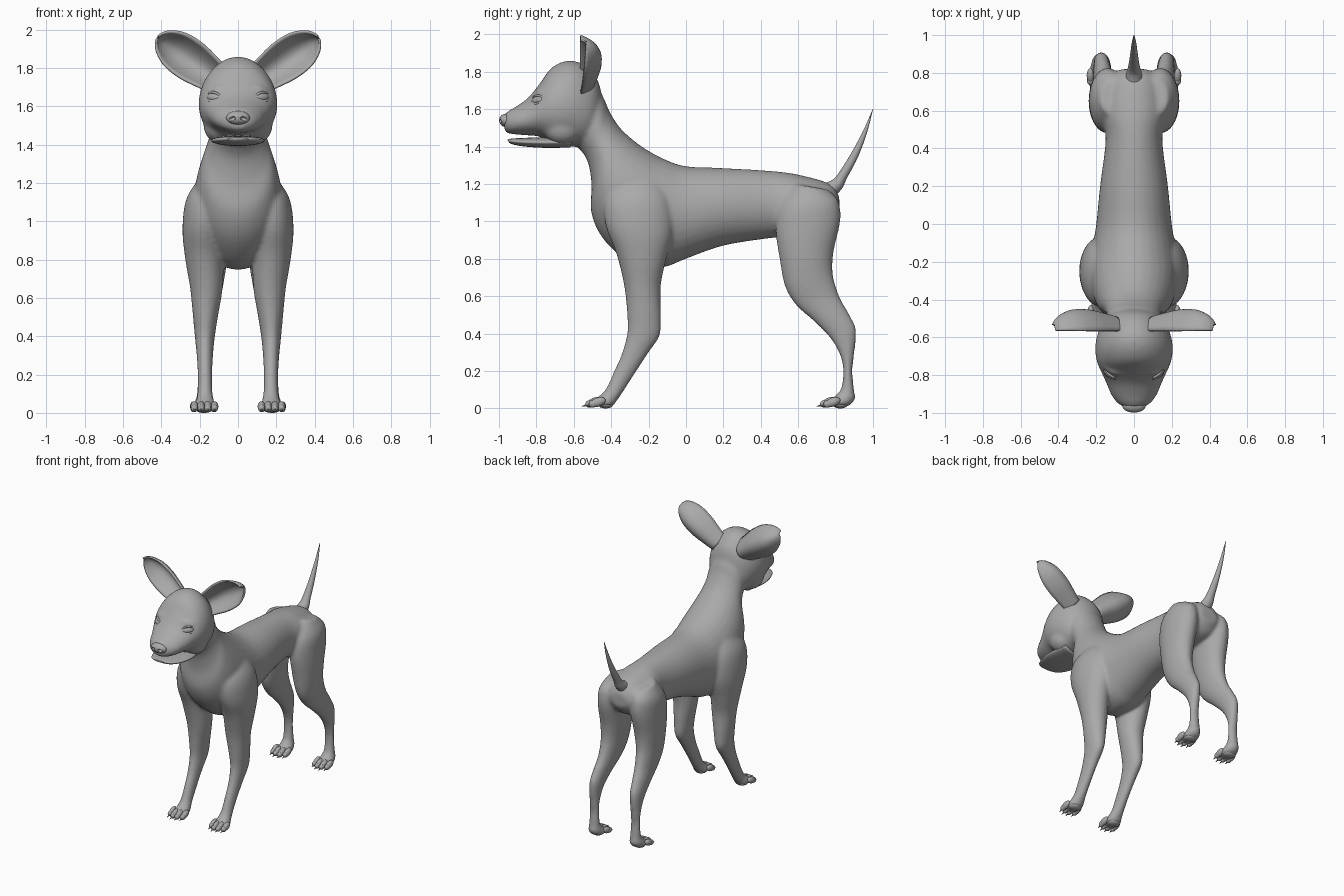
import bpy, bmesh, math
from mathutils import Vector, Matrix

if "Cube" in bpy.data.objects:
    bpy.data.objects.remove(bpy.data.objects["Cube"])

grey = bpy.data.materials.new("coat grey")
grey.use_nodes = True
COLOR = (0.4, 0.4, 0.4, 1)
grey.diffuse_color = COLOR
grey.node_tree.nodes["Principled BSDF"].inputs["Base Color"].default_value = COLOR


def finish(name, bm):
    bmesh.ops.recalc_face_normals(bm, faces=bm.faces)
    for f in bm.faces:
        f.smooth = True
    me = bpy.data.meshes.new(name)
    bm.to_mesh(me)
    bm.free()
    me.materials.append(grey)
    ob = bpy.data.objects.new(name, me)
    bpy.context.collection.objects.link(ob)
    return ob


def spline(keys, steps):
    """Catmull-Rom interpolation through rows of numbers."""
    out = []
    for i in range(len(keys) - 1):
        a, b, c, d = (keys[max(0, min(len(keys) - 1, i + k))] for k in (-1, 0, 1, 2))
        for s in range(steps):
            t = s / steps
            out.append([0.5 * (2 * q + (r - p) * t + (2 * p - 5 * q + 4 * r - w) * t * t
                               + (3 * q - p - 3 * r + w) * t ** 3)
                        for p, q, r, w in zip(a, b, c, d)])
    return out + [keys[-1]]


def loft(bm, keys, side=1, taper=0, n=32, steps=5):
    """Each key: y, z of one edge, y, z of the opposite edge, centre x, half width."""
    rings = []
    for y1, z1, y2, z2, cx, hw in spline(keys, steps):
        mid = Vector((side * cx, (y1 + y2) / 2, (z1 + z2) / 2))
        half = Vector((0, (y1 - y2) / 2, (z1 - z2) / 2))
        ring = []
        for k in range(n):
            a = math.tau * k / n
            w = max(hw, .002) * math.sin(a) * (1 - taper * math.cos(a))
            ring.append(bm.verts.new(mid + half * math.cos(a) + Vector((w, 0, 0))))
        rings.append(ring)
    for r, s in zip(rings, rings[1:]):
        for k in range(n):
            bm.faces.new((r[k], r[(k + 1) % n], s[(k + 1) % n], s[k]))
    bm.faces.new(rings[0])
    bm.faces.new(rings[-1])


def ball(bm, centre, size, rot=Matrix()):
    m = Matrix.Translation(centre) @ rot @ Matrix.Diagonal((*size, 1))
    bmesh.ops.create_uvsphere(bm, u_segments=24, v_segments=16, radius=1, matrix=m)


# Key sections
torso = [(.82, 1.13, .82, 1.03, 0, .07), (.77, 1.2, .75, .95, 0, .14),
         (.6, 1.25, .58, .92, 0, .17), (.45, 1.27, .45, .91, 0, .15),
         (.2, 1.285, .2, .87, 0, .18), (0, 1.295, 0, .8, 0, .2),
         (-.12, 1.335, -.12, .755, 0, .22), (-.22, 1.39, -.27, .76, 0, .235),
         (-.3, 1.45, -.43, .89, 0, .22), (-.36, 1.51, -.505, 1.04, 0, .19),
         (-.41, 1.59, -.505, 1.2, 0, .155), (-.44, 1.66, -.53, 1.33, 0, .145),
         (-.5, 1.75, -.6, 1.42, 0, .14)]
front_leg = [(-.34, 1.25, -.18, 1.27, .12, .05), (-.43, 1.13, -.09, 1.13, .165, .1),
             (-.43, .98, -.07, .95, .18, .11), (-.37, .82, -.11, .78, .175, .1),
             (-.33, .65, -.135, .65, .165, .085), (-.315, .5, -.133, .5, .17, .065),
             (-.315, .4, -.14, .39, .173, .052), (-.345, .29, -.205, .29, .173, .042),
             (-.385, .2, -.27, .19, .172, .038), (-.425, .11, -.335, .09, .172, .04),
             (-.46, .07, -.37, .04, .172, .05), (-.49, .05, -.4, .01, .175, .058),
             (-.51, .035, -.49, .01, .175, .05)]
hind_leg = [(.58, 1.2, .76, 1.17, .11, .07), (.5, 1.08, .815, 1.11, .135, .095),
            (.48, .95, .825, 1, .14, .1), (.5, .8, .79, .84, .145, .092),
            (.53, .65, .785, .72, .15, .076), (.59, .55, .82, .6, .155, .06),
            (.69, .46, .87, .51, .165, .05), (.775, .37, .91, .42, .172, .042),
            (.825, .28, .9, .29, .175, .036), (.84, .2, .89, .2, .175, .035),
            (.83, .11, .9, .09, .175, .04), (.8, .07, .905, .05, .175, .05),
            (.77, .05, .86, .01, .175, .058), (.74, .035, .76, .01, .175, .05)]
head = [(-.45, 1.68, -.5, 1.42, 0, .12), (-.48, 1.77, -.56, 1.4, 0, .165),
        (-.56, 1.845, -.62, 1.4, 0, .195), (-.64, 1.858, -.68, 1.41, 0, .205),
        (-.72, 1.82, -.74, 1.43, 0, .195), (-.78, 1.74, -.79, 1.455, 0, .172),
        (-.84, 1.665, -.85, 1.46, 0, .145), (-.9, 1.62, -.91, 1.465, 0, .12),
        (-.95, 1.59, -.95, 1.47, 0, .085), (-.975, 1.565, -.97, 1.485, 0, .045)]
jaw = [(-.6, 1.45, -.62, 1.395, 0, .12), (-.75, 1.45, -.75, 1.393, 0, .14),
       (-.85, 1.447, -.86, 1.4, 0, .125), (-.93, 1.443, -.92, 1.41, 0, .09),
       (-.955, 1.437, -.945, 1.42, 0, .05)]
tail = [(.7, 1.19, .76, 1.1, 0, .05), (.77, 1.215, .83, 1.17, 0, .04),
        (.81, 1.25, .86, 1.23, 0, .03), (.88, 1.36, .92, 1.345, 0, .02),
        (.945, 1.48, .968, 1.475, 0, .012), (.998, 1.6, 1, 1.6, 0, .002)]

# Body: torso, neck, skull and legs fused into one skin
bm = bmesh.new()
loft(bm, torso)
loft(bm, head, taper=.1)
for s in (1, -1):
    loft(bm, front_leg, s)
    loft(bm, hind_leg, s)
    # brow ridge and cheek
    ball(bm, (s * .115, -.765, 1.69), (.055, .03, .018), Matrix.Rotation(s * .5, 4, 'Z') @ Matrix.Rotation(s * .2, 4, 'Y'))
    ball(bm, (s * .1, -.66, 1.5), (.08, .1, .09))
body = finish("body", bm)
remesh = body.modifiers.new("fuse", 'REMESH')
remesh.mode = 'VOXEL'
remesh.voxel_size = .011
remesh.use_smooth_shade = True
smooth = body.modifiers.new("soften", 'SMOOTH')
smooth.factor = .5
smooth.iterations = 10

# Lower jaw and tail
for name, keys in (("lower_jaw", jaw), ("tail", tail)):
    bm = bmesh.new()
    loft(bm, keys)
    finish(name, bm)

# Nose with two nostril hollows
bm = bmesh.new()
ball(bm, (0, -.962, 1.54), (.062, .037, .036))
nose = finish("nose", bm)
bm = bmesh.new()
for s in (1, -1):
    ball(bm, (s * .03, -.995, 1.535), (.017, .018, .011), Matrix.Rotation(s * .4, 4, 'Y'))
nostrils = finish("nostril_cutter", bm)
nostrils.hide_render = True
nostrils.hide_viewport = True
cut = nose.modifiers.new("nostrils", 'BOOLEAN')
cut.operation = 'DIFFERENCE'
cut.object = nostrils


def ear(side):
    """Cupped leaf, open to the front."""
    base, tip = Vector((.10, 0, 1.735)), Vector((.418, 0, 1.962))
    axis = (tip - base).normalized()
    across = Vector((-axis.z, 0, axis.x))
    profile = spline([(0, .075), (.2, .09), (.45, .105), (.7, .1), (.88, .07), (.97, .035), (1, .006)], 4)
    bm = bmesh.new()
    rows = []
    for u, w in profile:
        row = []
        for k in range(17):
            v = k / 8 - 1
            p = base.lerp(tip, u) + across * (w * v)
            p.y = -.565 + .95 * w * (1 - v * v) + .03 * u * (1 - v) / 2
            p.x *= side
            row.append(bm.verts.new(p))
        rows.append(row)
    for r, s in zip(rows, rows[1:]):
        for k in range(16):
            bm.faces.new((r[k], r[k + 1], s[k + 1], s[k]))
    ob = finish("left_ear" if side > 0 else "right_ear", bm)
    shell = ob.modifiers.new("thickness", 'SOLIDIFY')
    shell.thickness = .012
    shell.offset = 0


def eye(side):
    """Eyeball slit framed by an almond lid."""
    frame = (Matrix.Translation((side * .128, -.797, 1.648)) @ Matrix.Rotation(side * .65, 4, 'Z')
             @ Matrix.Rotation(-.25, 4, 'X') @ Matrix.Rotation(-side * .12, 4, 'Y'))
    label = "left" if side > 0 else "right"
    bm = bmesh.new()
    bmesh.ops.create_uvsphere(bm, u_segments=24, v_segments=16, radius=1,
                              matrix=frame @ Matrix.Diagonal((.042, .016, .021, 1)))
    finish(label + "_eye", bm)
    bm = bmesh.new()
    rings = []
    for i in range(32):
        a = math.tau * i / 32
        c = Vector((.046 * math.cos(a), .018 * math.cos(a) ** 2 - .006, .024 * math.sin(a) * abs(math.sin(a)) ** .3))
        out = Vector((math.cos(a), 0, math.sin(a)))
        rings.append([bm.verts.new(frame @ (c + out * .007 * math.cos(b) + Vector((0, .009 * math.sin(b), 0))))
                      for b in (math.tau * j / 8 for j in range(8))])
    for i in range(32):
        r, s = rings[i], rings[(i + 1) % 32]
        for j in range(8):
            bm.faces.new((r[j], r[(j + 1) % 8], s[(j + 1) % 8], s[j]))
    finish(label + "_eyelid", bm)


# Four toes with claws on each paw
def toes(name, x, y):
    bm = bmesh.new()
    for k in (-1.5, -.5, .5, 1.5):
        reach = .018 if abs(k) < 1 else 0
        tx, ty = x + k * .035, y - reach
        ball(bm, (tx, ty + .02, .034), (.02, .042, .024), Matrix.Rotation(.35, 4, 'X'))
        ball(bm, (tx, ty - .008, .024), (.018, .022, .02))
        m = Matrix.Translation((tx, ty - .03, .016)) @ Matrix.Rotation(math.radians(105), 4, 'X')
        bmesh.ops.create_cone(bm, cap_ends=True, segments=10, radius1=.009, radius2=.001, depth=.04, matrix=m)
    ball(bm, (x, y + .06, .02), (.045, .04, .02))
    finish(name, bm)


for s, label in ((1, "left"), (-1, "right")):
    ear(s)
    eye(s)
    toes(label + "_front_toes", s * .175, -.49)
    toes(label + "_hind_toes", s * .178, .765)
